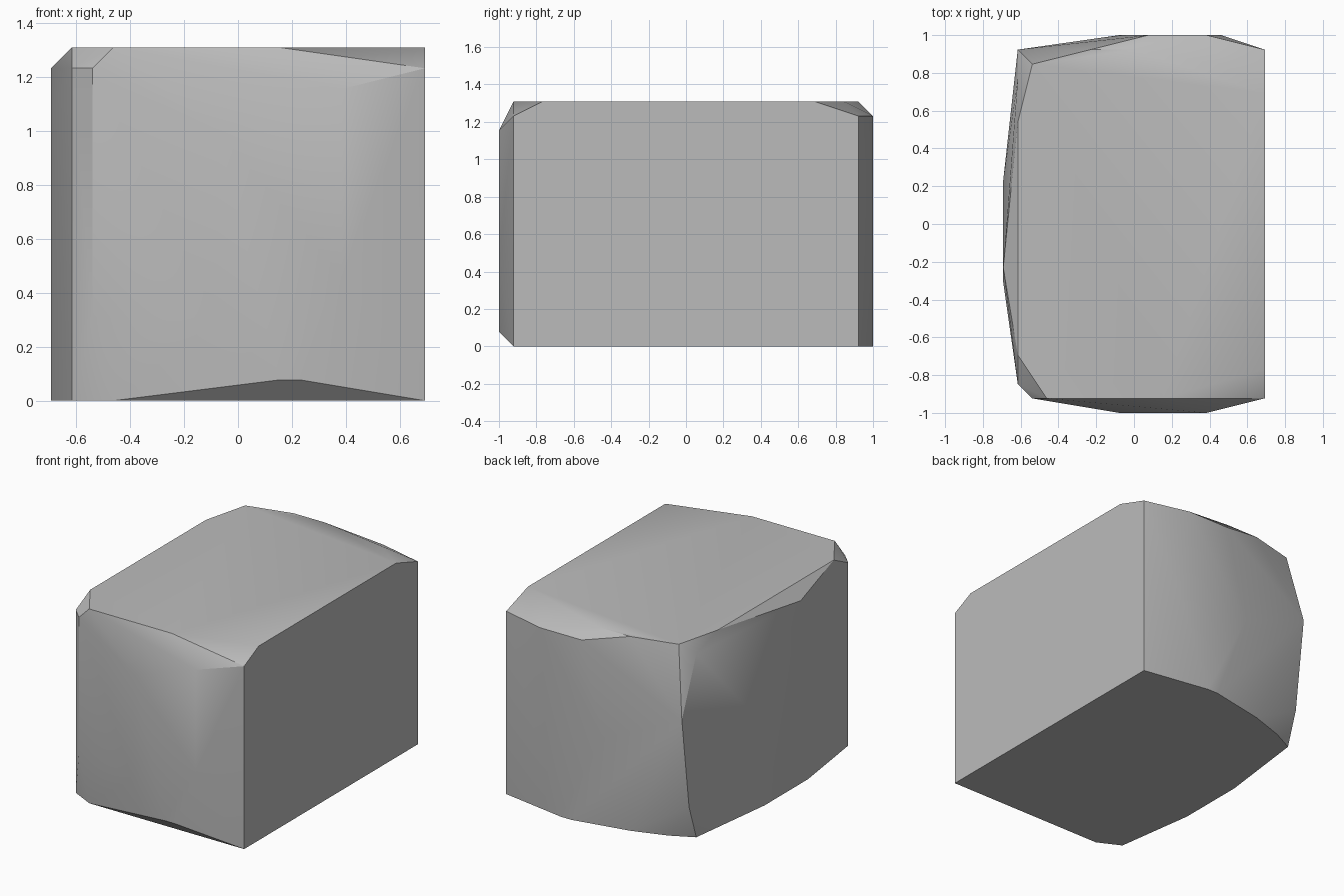
import bpy
import bmesh
import math
from mathutils import Vector

default_cube = bpy.data.objects.get("Cube")
if default_cube:
    bpy.data.objects.remove(default_cube, do_unlink=True)

# The block is carved on a coarse grid; half its length is thirteen steps
STEP = 1 / 13


def make_material(name, colour):
    material = bpy.data.materials.new(name)
    material.use_nodes = True
    material.diffuse_color = colour
    material.node_tree.nodes["Principled BSDF"].inputs["Base Color"].default_value = colour
    return material


def hull_object(name, corners, material):
    """Wrap a convex skin around the corners and merge its flat areas."""
    bm = bmesh.new()
    for corner in corners:
        bm.verts.new(Vector(corner) * STEP)
    result = bmesh.ops.convex_hull(bm, input=bm.verts[:], use_existing_faces=False)
    leftovers = set(result["geom_interior"]) | set(result["geom_unused"])
    loose = [item for item in leftovers if isinstance(item, bmesh.types.BMVert)]
    bmesh.ops.delete(bm, geom=loose, context="VERTS")
    bmesh.ops.dissolve_limit(bm, angle_limit=math.radians(0.5),
                             verts=bm.verts[:], edges=bm.edges[:])
    bmesh.ops.recalc_face_normals(bm, faces=bm.faces[:])
    mesh = bpy.data.meshes.new(name)
    bm.to_mesh(mesh)
    bm.free()
    mesh.materials.append(material)
    block = bpy.data.objects.new(name, mesh)
    bpy.context.collection.objects.link(block)
    return block


# Flat cut side
flat_side = [(9, y, z) for y in (-12, 12) for z in (0, 16)]
flat_side += [(9, -10, 17), (9, 9, 17)]

# Front bulge, with an undercut at the foot and a chamfered corner
front = [(-1, -13, 4), (-1, -13, 13), (2, -13, 1), (3, -13, 1),
         (5, -13, 6), (5, -13, 15)]
front += [(-6, -12, 0), (-7, -12, 4), (-7, -12, 16),
          (-8, -11, 0), (-8, -11, 16)]

# Level top outline
top = [(x, y, 17) for x, y in ((-6, -12), (2, -12), (-8, -9), (-8, 7),
                               (-7, 11), (-3, 12), (0, 12), (6, 11))]

# Bowed side opposite the flat cut
bowed_side = [(-9, -4, 0), (-9, 2, 0), (-9, 3, 8), (-9, -4, 14), (-9, -3, 16)]
bowed_side += [(-8, 10, 0), (-8, 11, 3), (-8, 12, 11), (-8, 10, 16)]

# Rounded back
back = [(3, 13, 0), (2, 13, 0), (-3, 12, 0), (-6, 11, 0),
        (6, 13, 8), (-1, 13, 8), (5, 13, 16), (1, 13, 16)]

stone_grey = make_material("stone grey", (0.5, 0.5, 0.5, 1))
stone = hull_object("stone_block", flat_side + front + top + bowed_side + back, stone_grey)

# Soft facets with crisp main edges
bpy.ops.object.select_all(action="DESELECT")
stone.select_set(True)
bpy.context.view_layer.objects.active = stone
bpy.ops.object.shade_smooth_by_angle(angle=math.radians(30))
